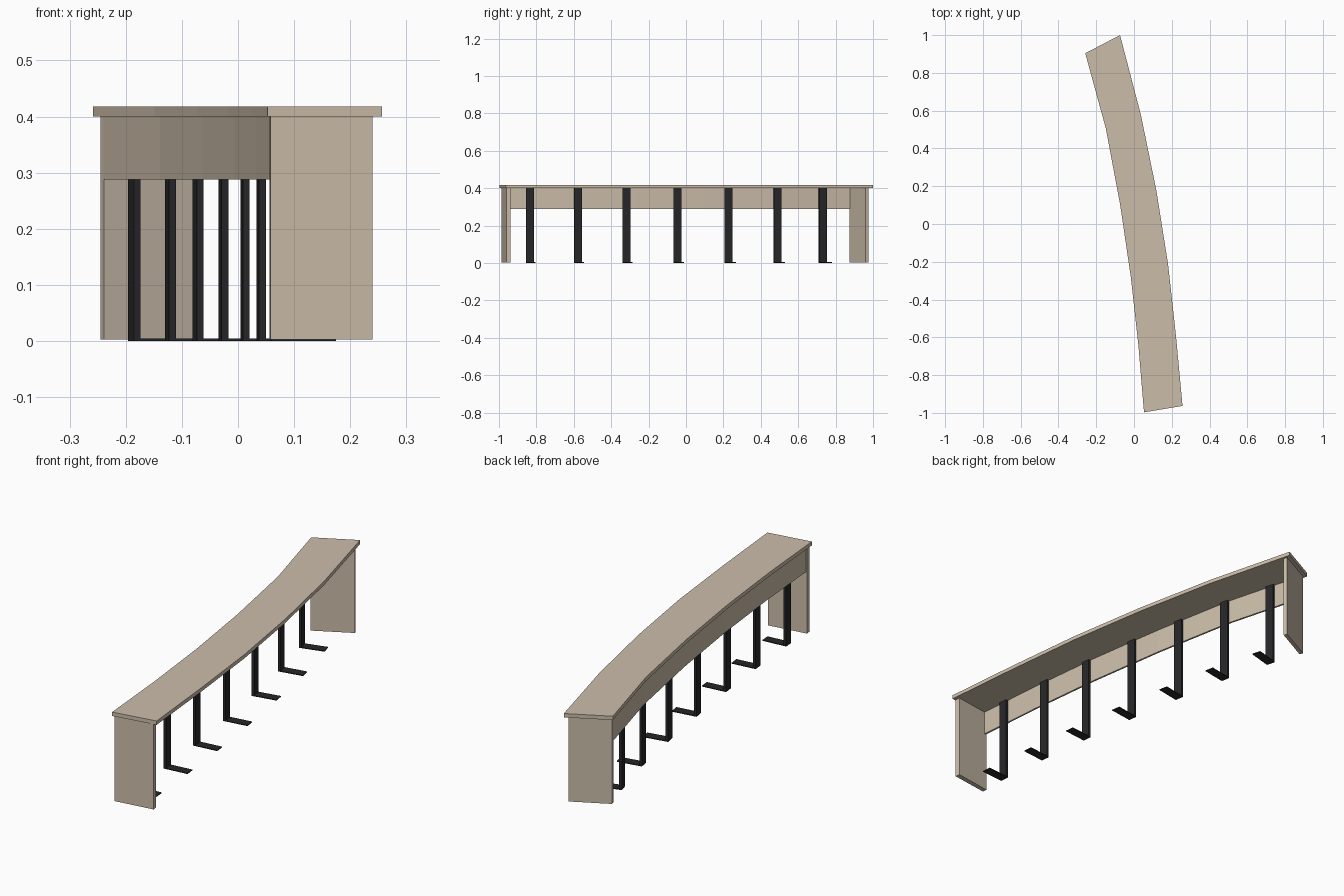
import bpy, bmesh
from mathutils import Vector

if "Cube" in bpy.data.objects:
    bpy.data.objects.remove(bpy.data.objects["Cube"])


def material(name, rgb):
    m = bpy.data.materials.new(name)
    m.diffuse_color = (*rgb, 1)
    m.use_nodes = True
    m.node_tree.nodes["Principled BSDF"].inputs["Base Color"].default_value = m.diffuse_color
    return m


WOOD = material("light_wood", (0.6, 0.51, 0.4))
METAL = material("black_metal", (0.02, 0.02, 0.022))


def prism(name, outline, z0, z1, mat):
    """Extrude a flat outline from z0 to z1."""
    bm = bmesh.new()
    face = bm.faces.new([bm.verts.new((x, y, z0)) for x, y in outline])
    up = bmesh.ops.extrude_face_region(bm, geom=[face])["geom"]
    bmesh.ops.translate(bm, vec=(0, 0, z1 - z0),
                        verts=[v for v in up if isinstance(v, bmesh.types.BMVert)])
    bmesh.ops.recalc_face_normals(bm, faces=bm.faces)
    mesh = bpy.data.meshes.new(name)
    bm.to_mesh(mesh)
    bm.free()
    mesh.materials.append(mat)
    ob = bpy.data.objects.new(name, mesh)
    bpy.context.collection.objects.link(ob)
    return ob


# Curved edges of the seat, front to back
inner = [Vector(p) for p in [(0.053, -0.997), (0.023, -0.64), (-0.017, -0.28),
                             (-0.073, 0.10), (-0.149, 0.505), (-0.258, 0.904)]]
outer = [Vector(p) for p in [(0.257, -0.963), (0.222, -0.59), (0.18, -0.21),
                             (0.118, 0.18), (0.036, 0.58), (-0.074, 1.0)]]


def edge_at(y):
    """Point, tangent and inward normal of the inner edge at a given y."""
    for a, b in zip(inner, inner[1:]):
        if y <= b.y or b is inner[-1]:
            t = (b - a).normalized()
            return a + (b - a) * ((y - a.y) / (b.y - a.y)), t, Vector((t.y, -t.x))


def offset_edge(d, y0, y1):
    ys = [y0] + [p.y for p in inner[1:-1]] + [y1]
    pts = []
    for y in ys:
        p, t, n = edge_at(y)
        pts.append(p + n * d)
    return pts


# Seat slab
prism("seat", inner + outer[::-1], 0.40, 0.418, WOOD)

# End panels
prism("front_panel", [(0.058, -0.987), (0.240, -0.961), (0.237, -0.938), (0.056, -0.965)],
      0.003, 0.40, WOOD)
prism("back_panel", [(-0.245, 0.891), (-0.080, 0.976), (-0.073, 0.960), (-0.239, 0.873)],
      0.003, 0.40, WOOD)

# Apron following the inner edge
prism("apron", offset_edge(0.010, -0.966, 0.878) + offset_edge(0.019, -0.966, 0.878)[::-1],
      0.288, 0.40, WOOD)

# Seven L-shaped metal brackets
for i, y in enumerate((-0.837, -0.58, -0.322, -0.05, 0.222, 0.485, 0.725)):
    p, t, n = edge_at(y)
    p = p + n * 0.019

    def rect(depth):
        a, b = p - t * 0.021, p + t * 0.021
        return [a, b, b + n * depth, a + n * depth]

    prism(f"bracket_upright_{i + 1}", rect(0.012), 0.0, 0.40, METAL)
    prism(f"bracket_foot_{i + 1}", rect(0.115), 0.0, 0.004, METAL)
